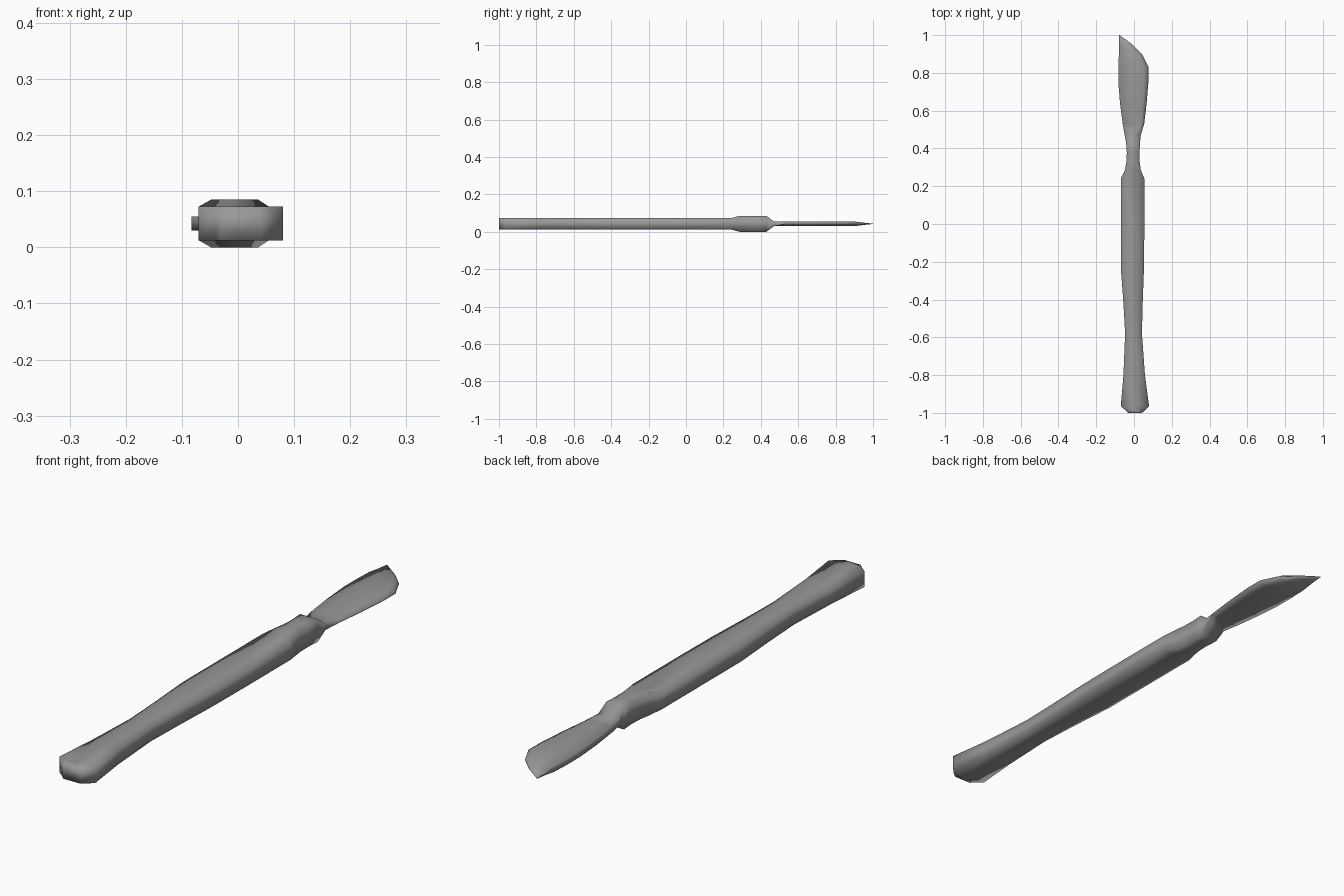
import bpy, bmesh

MID = 0.0425  # height of the centre plane

steel = bpy.data.materials.new("dark_steel")
steel.diffuse_color = (0.32, 0.32, 0.32, 1)


def loft(name, sections):
    """Skin sections of (y, x_left, x_inner, x_right, half_thickness, edge_half_thickness)."""
    bm = bmesh.new()
    rings = []
    for y, xl, xi, xr, h, e in sections:
        pts = [(xl, -h), (xi, -h), (xr, -e), (xr, e), (xi, h), (xl, h)]
        rings.append([bm.verts.new((x, y, MID + z)) for x, z in pts])
    for a, b in zip(rings, rings[1:]):
        for i in range(6):
            j = (i + 1) % 6
            bm.faces.new((a[i], a[j], b[j], b[i]))
    bm.faces.new(rings[0])
    bm.faces.new(rings[-1])
    bmesh.ops.recalc_face_normals(bm, faces=bm.faces)
    for f in bm.faces:
        f.smooth = True
    mesh = bpy.data.meshes.new(name)
    bm.to_mesh(mesh)
    bm.free()
    mesh.materials.append(steel)
    obj = bpy.data.objects.new(name, mesh)
    bpy.context.collection.objects.link(obj)
    return obj


# handle and raised neck: y, left, right, half thickness
handle = [
    (-1.0, -0.03, 0.04, 0.030), (-0.99, -0.04, 0.055, 0.030),
    (-0.965, -0.07, 0.08, 0.030), (-0.80, -0.056, 0.058, 0.030),
    (-0.58, -0.047, 0.042, 0.030), (-0.42, -0.056, 0.046, 0.030),
    (-0.23, -0.07, 0.053, 0.030), (0.0, -0.07, 0.055, 0.030),
    (0.24, -0.07, 0.055, 0.030), (0.285, -0.048, 0.036, 0.0425),
    (0.33, -0.040, 0.030, 0.0425), (0.38, -0.038, 0.029, 0.0425),
    (0.43, -0.042, 0.032, 0.0425), (0.47, -0.049, 0.036, 0.0125),
]

# blade with flat spine on the left and a ground cutting edge on the right
blade = [
    (0.53, -0.060, 0.054, 0.0125), (0.64, -0.074, 0.067, 0.0125),
    (0.75, -0.083, 0.076, 0.0125), (0.83, -0.083, 0.077, 0.0125),
    (0.90, -0.080, 0.042, 0.0125), (0.95, -0.079, -0.008, 0.006),
    (1.0, -0.079, -0.076, 0.0008),
]

# one continuous body so the shading flows from neck into blade
loft("scalpel_body",
     [(y, l, (l + r) / 2, r, h, h) for y, l, r, h in handle] +
     [(y, l, r - (r - l) * 0.15, r, h, h * 0.15) for y, l, r, h in blade])
